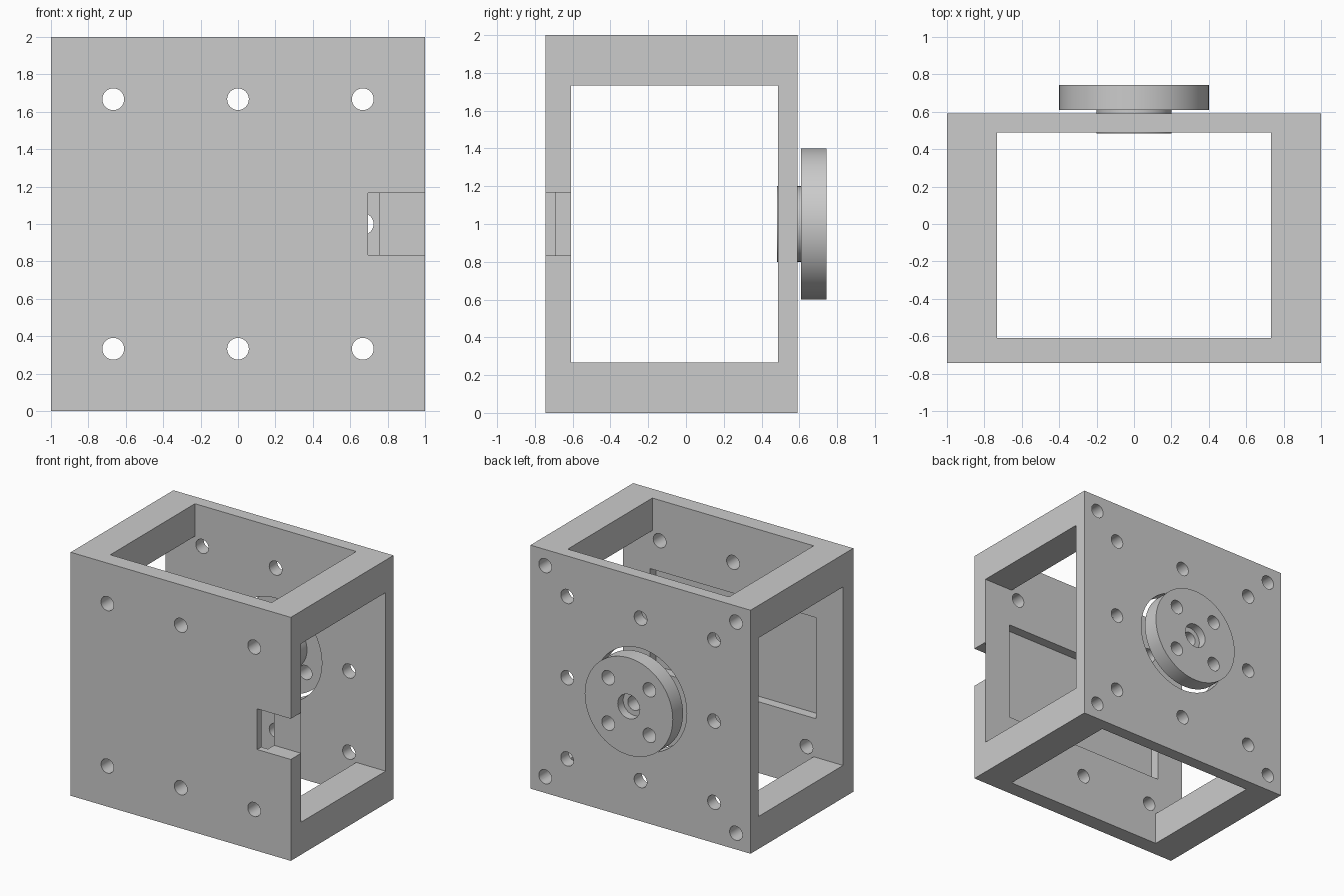
import bpy
import math

default = bpy.data.objects.get("Cube")
if default:
    bpy.data.objects.remove(default, do_unlink=True)

GREY = (0.6, 0.6, 0.6, 1.0)
grey = bpy.data.materials.new("plain grey")
grey.use_nodes = True
grey.diffuse_color = GREY
grey.node_tree.nodes["Principled BSDF"].inputs["Base Color"].default_value = GREY

FRONT, BACK = -0.743, 0.59
INNER_FRONT, INNER_BACK = -0.61, 0.488
MID = 1.0
HOLE = 0.058


def box(name, x, y, z):
    """Box spanning the given (low, high) ranges."""
    spans = (x, y, z)
    bpy.ops.mesh.primitive_cube_add(size=1, location=[sum(s) / 2 for s in spans])
    ob = bpy.context.object
    ob.name = name
    ob.scale = [s[1] - s[0] for s in spans]
    bpy.ops.object.transform_apply(location=True, rotation=False, scale=True)
    return ob


def rod(name, x, z, r, y0, y1, sides=32):
    """Cylinder along y."""
    bpy.ops.mesh.primitive_cylinder_add(
        vertices=sides, radius=r, depth=y1 - y0,
        location=(x, (y0 + y1) / 2, z), rotation=(math.pi / 2, 0, 0))
    ob = bpy.context.object
    ob.name = name
    bpy.ops.object.transform_apply(location=True, rotation=True, scale=True)
    return ob


def combine(ob, tool, operation="DIFFERENCE"):
    """Apply a boolean and remove the tool."""
    tool.hide_render = True
    mod = ob.modifiers.new("cut", "BOOLEAN")
    mod.operation = operation
    mod.solver = "EXACT"
    mod.object = tool
    bpy.ops.object.select_all(action="DESELECT")
    bpy.context.view_layer.objects.active = ob
    ob.select_set(True)
    bpy.ops.object.modifier_apply(modifier=mod.name)
    bpy.data.objects.remove(tool, do_unlink=True)


def finish(ob):
    ob.data.materials.clear()
    ob.data.materials.append(grey)
    bpy.ops.object.select_all(action="DESELECT")
    bpy.context.view_layer.objects.active = ob
    ob.select_set(True)
    bpy.ops.object.shade_smooth_by_angle(angle=math.radians(30))


# Housing block with a sideways and a vertical tunnel
housing = box("housing", (-1, 1), (FRONT, BACK), (0, 2))
inside = (INNER_FRONT, INNER_BACK)
combine(housing, box("side_tunnel", (-1.2, 1.2), inside, (0.267, 1.733)))
combine(housing, box("vertical_tunnel", (-0.733, 0.733), inside, (-0.2, 2.2)))

# Shallow pocket inside the front wall, and the notch in its left edge
combine(housing, box("pocket", (-0.755, 0.755), (-0.69, -0.55), (0.585, 1.415)))
combine(housing, box("notch", (0.695, 1.2), (-0.9, INNER_FRONT), (0.833, 1.167)))

# Round opening in the back wall
combine(housing, rod("opening", 0, MID, 0.42, 0.4, 0.7, 96))

# Screw holes through both walls, above and below
for x in (-0.667, 0, 0.667):
    for z in (0.333, 1.667):
        combine(housing, rod("wall_hole", x, z, HOLE, -0.9, 0.8))

# Back wall only: middle side holes and blind corner holes
for side in (-1, 1):
    combine(housing, rod("side_hole", side * 0.667, MID, HOLE, 0.4, 0.7))
    for z in (0.133, 1.867):
        combine(housing, rod("corner_hole", side * 0.867, z, HOLE, 0.1, 0.7))
finish(housing)

# Round flange on a hub, held in the opening
flange = rod("output_flange", 0, MID, 0.4, 0.61, 0.743, 96)
combine(flange, rod("hub", 0, MID, 0.2, 0.483, 0.65, 64), "UNION")
for x in (-0.187, 0.187):
    for z in (-0.187, 0.187):
        combine(flange, rod("flange_hole", x, MID + z, HOLE, 0.55, 0.8))
combine(flange, rod("counterbore", 0, MID, 0.1, 0.673, 0.8, 48))
combine(flange, rod("centre_hole", 0, MID, HOLE, 0.4, 0.8))
finish(flange)
